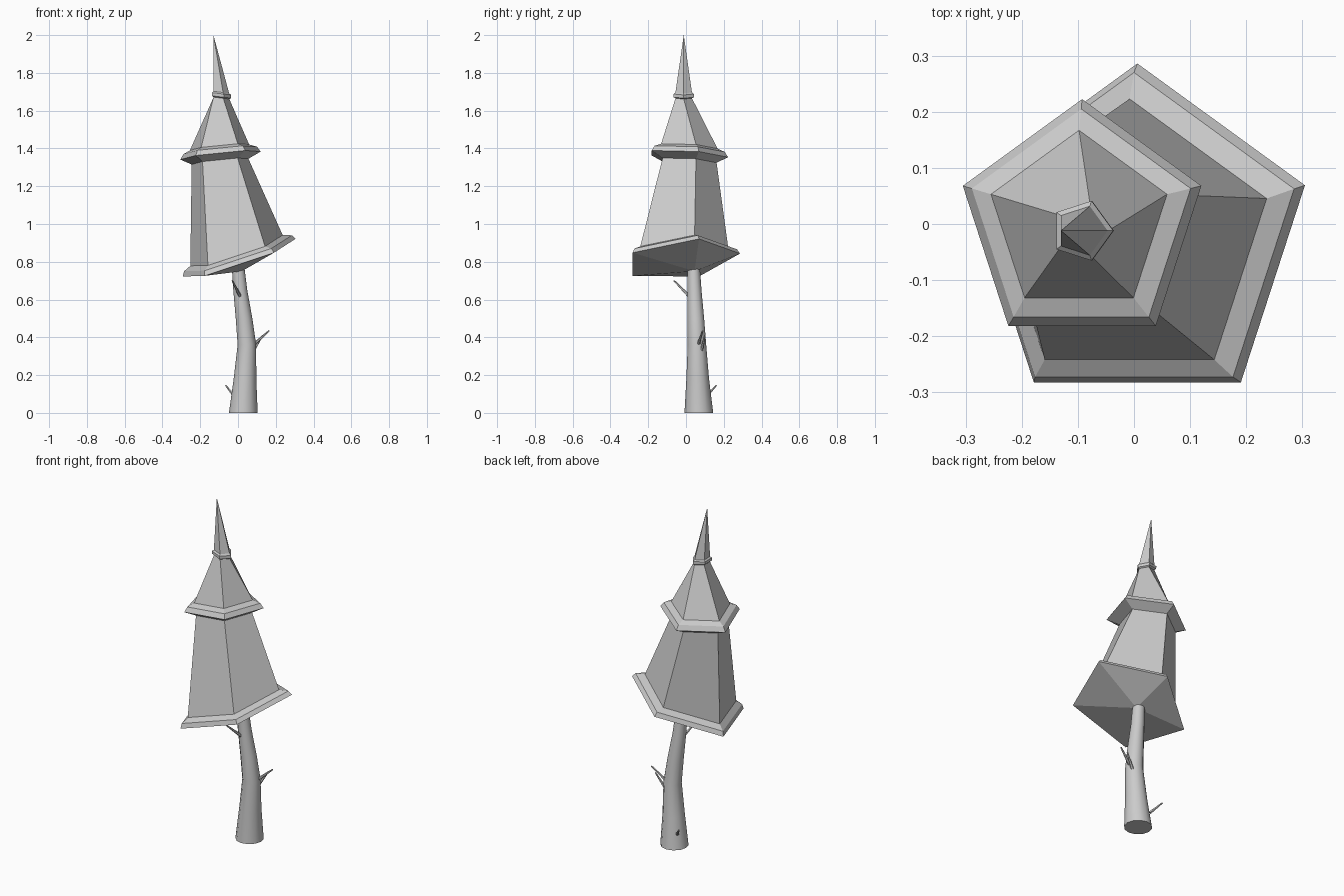
import bpy, bmesh, math
from mathutils import Vector

if "Cube" in bpy.data.objects:
    bpy.data.objects.remove(bpy.data.objects["Cube"])


def loft(name, rings, n=5, tip_low=None, tip_high=None, smooth=False):
    """Skin rings of (cx, cy, cz, radius, start_deg, slope_x, slope_y)."""
    bm = bmesh.new()
    loops = []
    for cx, cy, cz, r, a0, sx, sy in rings:
        loop = []
        for i in range(n):
            a = math.radians(a0) + 2 * math.pi * i / n
            dx, dy = r * math.cos(a), r * math.sin(a)
            loop.append(bm.verts.new((cx + dx, cy + dy, cz + sx * dx + sy * dy)))
        loops.append(loop)
    for lo, hi in zip(loops, loops[1:]):
        for i in range(n):
            j = (i + 1) % n
            bm.faces.new((lo[i], lo[j], hi[j], hi[i]))
    # close each end with a point or a flat cap
    for loop, tip in ((loops[0], tip_low), (loops[-1], tip_high)):
        if tip:
            t = bm.verts.new(tip)
            for i in range(n):
                bm.faces.new((loop[i], loop[(i + 1) % n], t))
        else:
            bm.faces.new(loop)
    bmesh.ops.recalc_face_normals(bm, faces=bm.faces)
    me = bpy.data.meshes.new(name)
    bm.to_mesh(me)
    bm.free()
    ob = bpy.data.objects.new(name, me)
    bpy.context.collection.objects.link(ob)
    if smooth:
        bpy.ops.object.select_all(action='DESELECT')
        ob.select_set(True)
        bpy.context.view_layer.objects.active = ob
        bpy.ops.object.shade_smooth_by_angle(angle=math.radians(40))
    return ob


def twig(name, base, tip):
    """Thin tapered branch between two points."""
    bm = bmesh.new()
    d = Vector(tip) - Vector(base)
    bmesh.ops.create_cone(bm, cap_ends=True, segments=6, radius1=0.009,
                          radius2=0.004, depth=d.length)
    me = bpy.data.meshes.new(name)
    bm.to_mesh(me)
    bm.free()
    ob = bpy.data.objects.new(name, me)
    ob.rotation_mode = 'QUATERNION'
    ob.rotation_quaternion = d.to_track_quat('Z', 'Y')
    ob.location = (Vector(base) + Vector(tip)) / 2
    bpy.context.collection.objects.link(ob)


# tilted floor slab with bevelled rim and shallow pointed underside
FLOOR = (18, 0.333, 0.10)
COLLAR = (18, 0.10, -0.055)
body_base = (-0.008, -0.034, 0.852, 0.257, *FLOOR)
loft("floor_slab", [(0.006, -0.028, 0.812, 0.314, *FLOOR),
                    (0.0, -0.030, 0.836, 0.300, *FLOOR),
                    body_base], tip_low=(0.02, 0.045, 0.75))

# leaning tapered house walls
body_top = (-0.095, 0.004, 1.333, 0.158, *COLLAR)
loft("house_body", [body_base, body_top])

# flared eaves
roof_base = (-0.098, 0.002, 1.408, 0.165, *COLLAR)
loft("eaves", [body_top,
               (-0.0925, -0.001, 1.366, 0.2235, *COLLAR),
               (-0.094, 0.0, 1.393, 0.205, *COLLAR),
               roof_base])

# roof, twisting slightly toward the spire
SPIRE = (0, -0.12, 0.0)
roof_top = (-0.092, -0.012, 1.667, 0.046, *SPIRE)
loft("roof", [roof_base, roof_top])

# small band and spire
spire_base = (-0.093, -0.012, 1.698, 0.046, *SPIRE)
loft("spire_band", [roof_top,
                    (-0.092, -0.012, 1.673, 0.056, *SPIRE),
                    (-0.093, -0.012, 1.690, 0.056, *SPIRE),
                    spire_base])
loft("spire", [spire_base], tip_high=(-0.13, -0.012, 2.0))

# bent trunk
loft("trunk", [(0.028, 0.068, 0.0, 0.076, 0, 0, 0),
               (0.037, 0.062, 0.18, 0.060, 0, 0, 0),
               (0.047, 0.058, 0.36, 0.049, 0, 0, 0),
               (0.032, 0.052, 0.50, 0.044, 0, 0, 0),
               (0.012, 0.045, 0.65, 0.037, 0, 0, 0),
               (0.0, 0.040, 0.78, 0.033, 0, 0, 0)], n=12, smooth=True)

# twigs
twig("side_twig", (0.08, 0.065, 0.36), (0.165, 0.088, 0.435))
twig("side_twig_small", (0.08, 0.083, 0.33), (0.13, 0.10, 0.41))
twig("low_twig", (-0.02, 0.11, 0.09), (-0.065, 0.16, 0.145))
twig("front_twig", (0.01, 0.015, 0.62), (-0.03, -0.063, 0.70))
